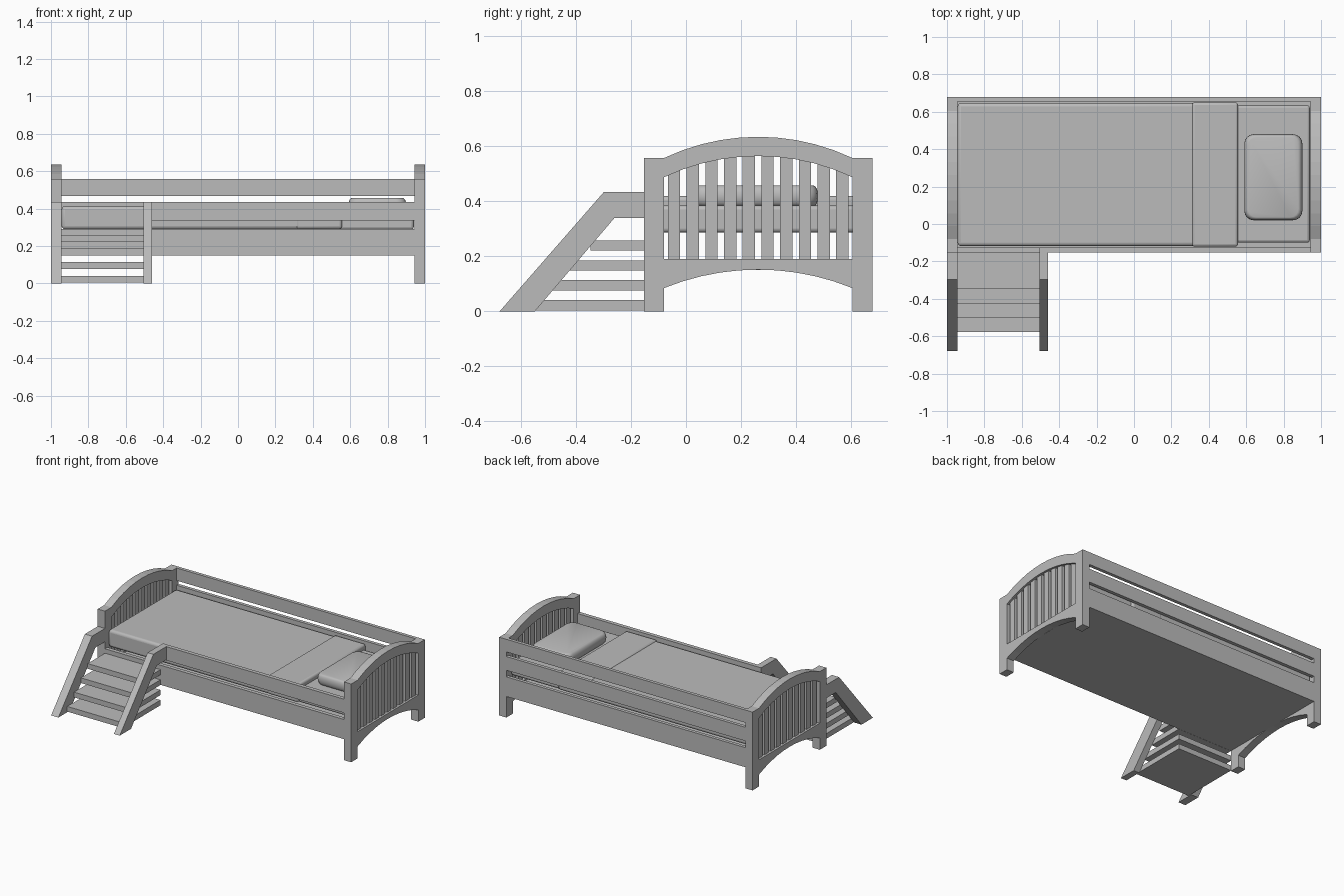
import bpy, bmesh, math

cube = bpy.data.objects.get("Cube")
if cube:
    bpy.data.objects.remove(cube, do_unlink=True)

grey = bpy.data.materials.new("plain_grey")
grey.use_nodes = True
grey.diffuse_color = (0.5, 0.5, 0.5, 1)
grey.node_tree.nodes["Principled BSDF"].inputs["Base Color"].default_value = (0.5, 0.5, 0.5, 1)


def finish(name, bm):
    bmesh.ops.recalc_face_normals(bm, faces=bm.faces)
    mesh = bpy.data.meshes.new(name)
    bm.to_mesh(mesh)
    bm.free()
    mesh.materials.append(grey)
    ob = bpy.data.objects.new(name, mesh)
    bpy.context.collection.objects.link(ob)
    return ob


def box(name, x, y, z):
    """Box given by (min, max) pairs."""
    bm = bmesh.new()
    bmesh.ops.create_cube(bm, size=1)
    for v in bm.verts:
        v.co = [a[0] + (c + 0.5) * (a[1] - a[0]) for a, c in zip((x, y, z), v.co)]
    return finish(name, bm)


def slab(name, profile, x):
    """Side profile of (y, z) points extruded along x."""
    bm = bmesh.new()
    face = bm.faces.new([bm.verts.new((x[0], y, z)) for y, z in profile])
    new = bmesh.ops.extrude_face_region(bm, geom=[face])["geom"]
    verts = [g for g in new if isinstance(g, bmesh.types.BMVert)]
    bmesh.ops.translate(bm, verts=verts, vec=(x[1] - x[0], 0, 0))
    return finish(name, bm)


def soften(ob, width, segments=3):
    bevel = ob.modifiers.new("soft_edges", "BEVEL")
    bevel.width = width
    bevel.segments = segments
    bpy.ops.object.select_all(action="DESELECT")
    ob.select_set(True)
    bpy.context.view_layer.objects.active = ob
    bpy.ops.object.shade_smooth_by_angle(angle=math.radians(40))


FRONT, BACK, POST = -0.153, 0.678, 0.073
MID = (FRONT + BACK) / 2
INNER = (FRONT + POST, BACK - POST)
HALF = INNER[1] - MID


def arch_z(y, base, rise):
    """Height of a shallow circular arch across the end panel."""
    r = (HALF ** 2 + rise ** 2) / (2 * rise)
    return base + rise - r + math.sqrt(r * r - (y - MID) ** 2)


def arch(base, rise, n=10):
    ys = [INNER[0] + 2 * HALF * i / n for i in range(n + 1)]
    return [(y, arch_z(y, base, rise)) for y in ys]


# Head and foot panels: posts, arched rails, slats
for side, xs in (("foot", (-1, -0.943)), ("head", (0.943, 1))):
    box(side + "_front_post", xs, (FRONT, INNER[0]), (0, 0.558))
    box(side + "_back_post", xs, (INNER[1], BACK), (0, 0.558))
    slab(side + "_top_arch", arch(0.558, 0.077) + arch(0.488, 0.077)[::-1], xs)
    slab(side + "_lower_rail",
         arch(0.085, 0.067) + [(INNER[1], 0.19), (INNER[0], 0.19)], xs)
    xc = sum(xs) / 2
    for i in range(10):
        y = MID + (i - 4.5) * 0.068
        top = arch_z(y, 0.488, 0.077) + 0.01
        box(f"{side}_slat_{i + 1}", (xc - 0.014, xc + 0.014),
            (y - 0.0225, y + 0.0225), (0.185, top))

# Long side rails and the base panel
LONG = (-0.943, 0.943)
front_y, back_y = (FRONT, FRONT + 0.028), (BACK - 0.024, BACK)
box("front_lower_rail", LONG, front_y, (0.15, 0.29))
box("front_guard_rail", (-0.505, 0.943), front_y, (0.337, 0.435))
box("back_lower_rail", LONG, back_y, (0.15, 0.29))
box("back_middle_rail", LONG, back_y, (0.337, 0.435))
box("back_top_rail", LONG, back_y, (0.468, 0.558))
box("base_panel", LONG, (front_y[1], back_y[0]), (0.15, 0.18))

# Bedding
soften(box("mattress", (-0.935, 0.94), (-0.1, 0.635), (0.287, 0.385)), 0.015)
soften(box("blanket", (-0.943, 0.55), (-0.118, 0.647), (0.29, 0.413)), 0.018)
soften(box("blanket_fold", (0.31, 0.556), (-0.121, 0.65), (0.292, 0.42)), 0.014)

# Pillow: rounded plan corners, then puffed edges
bm = bmesh.new()
outline = []
for cx, cy, start in ((0.85, 0.43, 0), (0.64, 0.43, 90), (0.64, 0.07, 180), (0.85, 0.07, 270)):
    for k in range(5):
        a = math.radians(start + k * 22.5)
        outline.append((cx + 0.05 * math.cos(a), cy + 0.05 * math.sin(a)))
rings = []
for k in range(9):
    t = math.radians(-90 + k * 22.5)
    s = 0.86 + 0.14 * math.cos(t)
    rings.append([bm.verts.new((0.745 + (x - 0.745) * s, 0.25 + (y - 0.25) * (0.93 + 0.07 * math.cos(t)),
                                0.42 + 0.038 * math.sin(t))) for x, y in outline])
for low, high in zip(rings, rings[1:]):
    for i in range(len(outline)):
        j = (i + 1) % len(outline)
        bm.faces.new((low[i], low[j], high[j], high[i]))
bm.faces.new(rings[0])
bm.faces.new(rings[-1])
pillow = finish("pillow", bm)
soften(pillow, 0.0)
pillow.modifiers.remove(pillow.modifiers["soft_edges"])

# Steps: two slanted stringers and four treads
stringer = [(-0.678, 0), (-0.55, 0), (-0.26, 0.34), (FRONT, 0.34), (FRONT, 0.435), (-0.298, 0.435)]
slab("left_stringer", stringer, (-0.505, -0.459))
slab("right_stringer", stringer, (-1, -0.943))
for i in range(4):
    z = 0.004 + i * 0.0725
    box(f"tread_{i + 1}", (-0.943, -0.505), (-0.578 + i * 0.077, FRONT), (z, z + 0.037))
